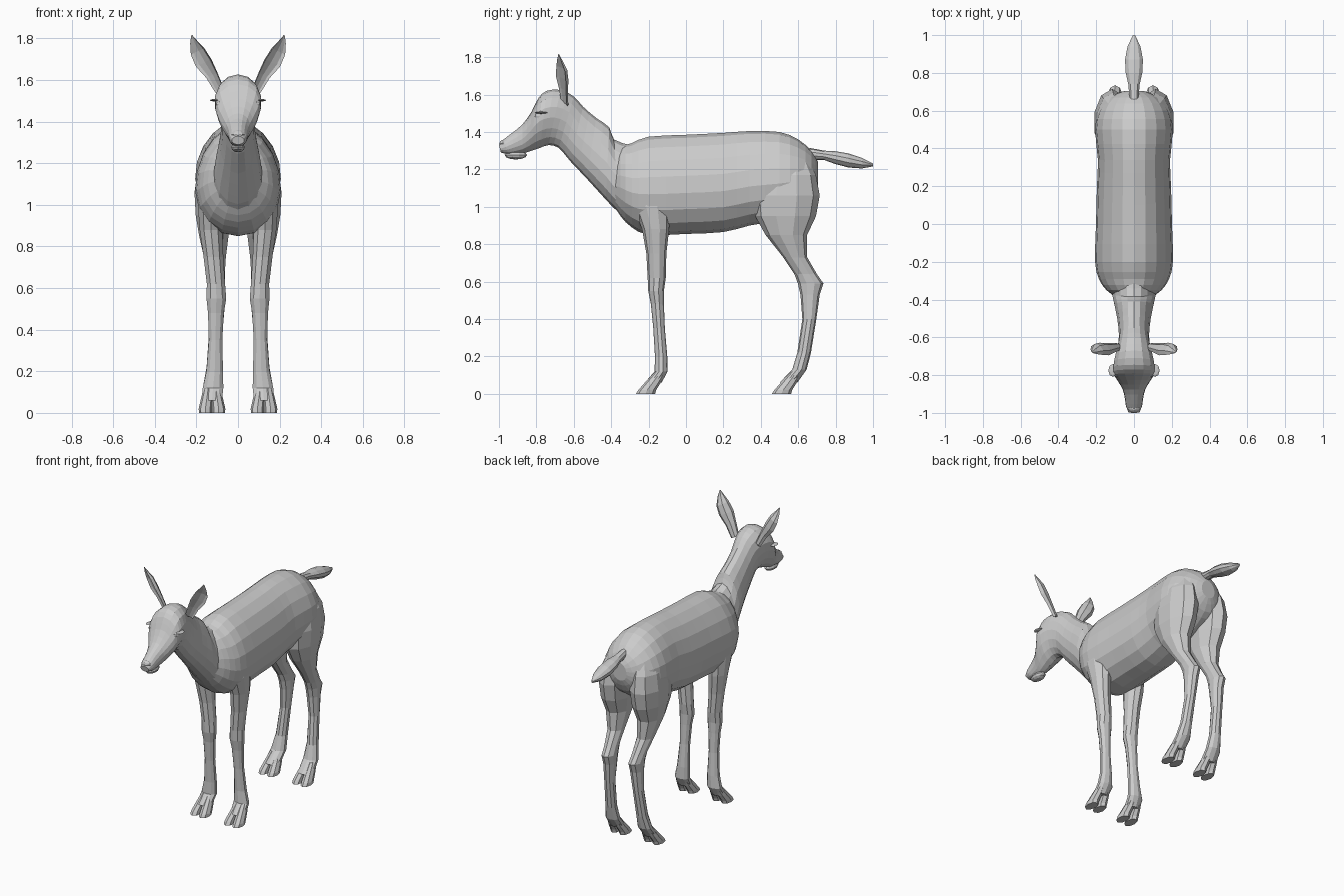
import bpy, bmesh
from math import sin, cos, pi, radians
from mathutils import Vector


def make_object(name, bm, mirror=False):
    bmesh.ops.recalc_face_normals(bm, faces=bm.faces)
    mesh = bpy.data.meshes.new(name)
    bm.to_mesh(mesh)
    bm.free()
    ob = bpy.data.objects.new(name, mesh)
    bpy.context.collection.objects.link(ob)
    if mirror:
        ob.modifiers.new("mirror", 'MIRROR')
    return ob


def refine(rows, steps=2):
    """Catmull-Rom interpolation between rows of ring parameters."""
    out = []
    for i in range(len(rows) - 1):
        p1, p2 = rows[i], rows[i + 1]
        p0, p3 = rows[max(i - 1, 0)], rows[min(i + 2, len(rows) - 1)]
        for s in range(steps):
            t = s / steps
            out.append([0.5 * (2 * b + (c - a) * t + (2 * a - 5 * b + 4 * c - d) * t ** 2
                               + (3 * b - a - 3 * c + d) * t ** 3)
                        for a, b, c, d in zip(p0, p1, p2, p3)])
    return out + [list(rows[-1])]


def loft(name, rings, mirror=False):
    bm = bmesh.new()
    vr = [[bm.verts.new(p) for p in r] for r in rings]
    n = len(vr[0])
    for a, b in zip(vr, vr[1:]):
        for i in range(n):
            j = (i + 1) % n
            bm.faces.new((a[i], a[j], b[j], b[i]))
    bm.faces.new(vr[0])
    bm.faces.new(vr[-1])
    return make_object(name, bm, mirror)


def body_ring(ty, tz, by, bz, hw, k, n=18):
    """Egg-shaped ring spanning a top and a bottom point of the side outline."""
    top, bot = Vector((0, ty, tz)), Vector((0, by, bz))
    mid, half = (top + bot) / 2, (top - bot) / 2
    return [mid + half * sin(a) + Vector((hw * cos(a) * (1 - k * sin(a)), 0, 0))
            for a in (2 * pi * i / n + pi / 2 for i in range(n))]


def leg_ring(z, y0, y1, x, hw, n=10):
    """Horizontal ring between a front and a back y."""
    return [Vector((x + hw * cos(a), (y0 + y1) / 2 + (y1 - y0) / 2 * sin(a), z))
            for a in (2 * pi * i / n + pi / 2 for i in range(n))]


def ellipsoid(name, loc, size, mirror=False, seg=10, rings=6):
    bm = bmesh.new()
    bmesh.ops.create_uvsphere(bm, u_segments=seg, v_segments=rings, radius=1)
    for v in bm.verts:
        v.co = Vector(loc) + Vector(c * s for c, s in zip(v.co, size))
    return make_object(name, bm, mirror)


# Torso: y, top z, bottom z, half width
torso = [(-.40, 1.25, 1.03, .08), (-.35, 1.32, .95, .145), (-.29, 1.34, .89, .185),
         (-.20, 1.375, .85, .205), (0, 1.385, .855, .20), (.20, 1.395, .865, .195),
         (.34, 1.405, .90, .19), (.50, 1.40, .93, .205), (.60, 1.36, .98, .185),
         (.67, 1.30, 1.04, .13), (.705, 1.24, 1.12, .05)]
loft("torso", [body_ring(y, t, y, b, w, .12) for y, t, b, w in refine(torso)])

# Neck and head: top y, top z, bottom y, bottom z, half width, egg factor
head = [(-.30, 1.33, -.24, .88, .13, .25), (-.385, 1.36, -.36, .97, .115, .2),
        (-.41, 1.425, -.43, 1.04, .105, .2), (-.48, 1.475, -.53, 1.15, .088, .1),
        (-.55, 1.535, -.62, 1.245, .08, 0), (-.60, 1.59, -.68, 1.315, .085, -.1),
        (-.67, 1.625, -.735, 1.33, .10, -.15), (-.745, 1.62, -.78, 1.315, .11, -.2),
        (-.79, 1.58, -.81, 1.305, .104, -.25), (-.825, 1.51, -.84, 1.295, .085, -.2),
        (-.875, 1.44, -.875, 1.285, .06, -.1), (-.93, 1.395, -.92, 1.28, .048, 0),
        (-.975, 1.36, -.95, 1.28, .043, 0), (-1.0, 1.33, -.99, 1.29, .03, 0)]
loft("neck_and_head", [body_ring(*r, n=16) for r in refine(head)])

# Lower jaw, nose, eyes and lashes
ellipsoid("lower_jaw", (0, -.91, 1.277), (.034, .06, .024))
ellipsoid("nose", (0, -.972, 1.338), (.034, .026, .022))
ellipsoid("eye", (.092, -.782, 1.485), (.018, .03, .025), True)
ellipsoid("eyelash", (.112, -.775, 1.503), (.024, .034, .006), True, 8, 4)

# Front legs: z, front y, back y, centre x, half width
front = [(1.12, -.28, -.10, .12, .07), (1.0, -.28, -.085, .13, .066), (.88, -.235, -.09, .13, .057),
         (.75, -.212, -.105, .118, .05), (.62, -.205, -.108, .106, .046),
         (.55, -.202, -.118, .104, .05), (.48, -.188, -.118, .106, .04),
         (.35, -.175, -.113, .108, .034), (.2, -.166, -.10, .112, .042),
         (.12, -.168, -.098, .12, .052), (.06, -.22, -.13, .125, .05)]
# Hind legs with thighs
hind = [(1.26, .45, .65, .10, .05), (1.17, .39, .695, .11, .088), (1.06, .36, .715, .115, .099),
        (.95, .37, .695, .116, .092), (.85, .425, .648, .116, .074), (.73, .52, .648, .11, .052),
        (.64, .58, .70, .103, .042), (.59, .598, .735, .10, .042), (.53, .612, .715, .10, .04),
        (.40, .622, .697, .106, .034), (.22, .595, .668, .115, .038),
        (.13, .568, .645, .12, .05), (.06, .50, .595, .125, .05)]
for name, rows, y in (("front_leg", front, -.215), ("hind_leg", hind, .512)):
    loft(name, [leg_ring(*r) for r in rows], True)
    # Cloven hooves, two toes on each foot
    toe = [(.12, y + .05, y + .11, .018, .022), (.06, y - .005, y + .08, .026, .029),
           (.02, y - .04, y + .055, .032, .032), (0, y - .053, y + .05, .032, .031)]
    for side, s in (("inner", -1), ("outer", 1)):
        loft(f"{name}_{side}_hoof",
             [leg_ring(z, a, b, .125 + s * o, w, 8) for z, a, b, o, w in toe], True)

# Tail
tail = [(.66, 1.315, .68, 1.25, .025, 0), (.74, 1.30, .74, 1.25, .032, 0),
        (.80, 1.297, .80, 1.228, .046, 0), (.87, 1.285, .87, 1.21, .05, 0),
        (.94, 1.262, .94, 1.205, .036, 0), (1.0, 1.232, 1.0, 1.216, .006, 0)]
loft("tail", [body_ring(*r, n=10) for r in tail])

# Ears: cupped leaf shapes opening forward and outward
axis = Vector((.45, -.05, .89)).normalized()
side = axis.cross(Vector((.5, -.85, -.3))).normalized()
back = axis.cross(side).normalized()
ear = [(.085, -.645, 1.55, .026), (.122, -.652, 1.625, .034), (.16, -.657, 1.685, .047),
       (.19, -.66, 1.74, .041), (.212, -.672, 1.785, .02), (.222, -.68, 1.815, .003)]
rings = []
for x, y, z, r in ear:
    arc = [(radians(a), .8) for a in (-90, -50, 0, 50, 90)] + [(radians(a), .35) for a in (45, 0, -45)]
    rings.append([Vector((x, y, z)) + side * (r * sin(a))
                  + back * (r * (f * cos(a) - .3) * (1 if back.y > 0 else -1)) for a, f in arc])
loft("ear", rings, True)
